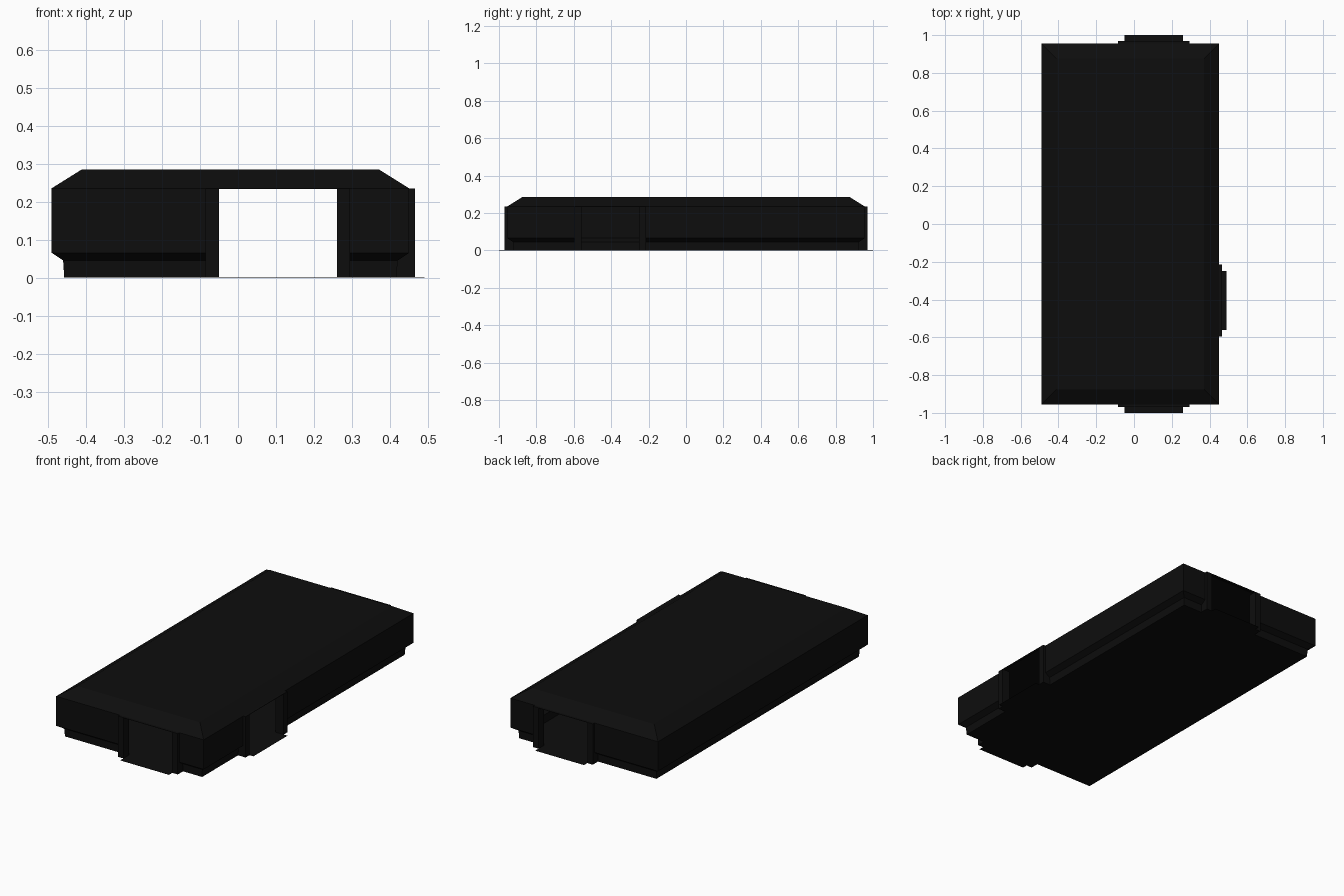
import bpy, bmesh
from math import pi
from mathutils import Matrix, Vector

if "Cube" in bpy.data.objects:
    bpy.data.objects.remove(bpy.data.objects["Cube"])

mat = bpy.data.materials.new("black")
mat.diffuse_color = (0.004, 0.004, 0.004, 1)
mat.use_nodes = True
mat.node_tree.nodes["Principled BSDF"].inputs["Base Color"].default_value = mat.diffuse_color

X0, X1, Y = -0.49, 0.45, 0.955        # wall planes
EAVE = 0.235                          # wall and doorway height
DX0, DX1 = -0.05, 0.26                # front and back doorways
DY0, DY1 = -0.56, -0.25               # right doorway


def finish(bm, name):
    me = bpy.data.meshes.new(name)
    bm.to_mesh(me)
    bm.free()
    ob = bpy.data.objects.new(name, me)
    me.materials.append(mat)
    bpy.context.collection.objects.link(ob)
    return ob


def ring(bm, z, i):
    """Outline inset by i, with extra points at the doorway edges."""
    l, r, f, b = X0 + i, X1 - i, -Y + i, Y - i
    pts = [(l, f), (DX0, f), (DX1, f), (r, f), (r, DY0), (r, DY1),
           (r, b), (DX1, b), (DX0, b), (l, b)]
    return [bm.verts.new((x, y, z)) for x, y in pts]


# Walls with recessed plinth, door openings and bevelled roof
bm = bmesh.new()
levels = [(0, 0.033), (0.045, 0.03), (0.065, 0), (EAVE, 0), (0.285, 0.08)]
rings = [ring(bm, z, i) for z, i in levels]
for k in range(4):
    for j in range(10):
        if k < 3 and j in (1, 4, 7):
            continue                  # doorway
        n = (j + 1) % 10
        bm.faces.new((rings[k][j], rings[k][n], rings[k + 1][n], rings[k + 1][j]))
bm.faces.new(rings[4])
finish(bm, "walls_and_roof")

# Flat floor
bm = bmesh.new()
bm.faces.new(ring(bm, 0, 0.033))
bmesh.ops.reverse_faces(bm, faces=bm.faces[:])
finish(bm, "floor")


def box(bm, x0, x1, y0, y1, z0, z1):
    m = Matrix.Translation(((x0 + x1) / 2, (y0 + y1) / 2, (z0 + z1) / 2))
    m = m @ Matrix.Diagonal((x1 - x0, y1 - y0, z1 - z0, 1))
    bmesh.ops.create_cube(bm, size=1, matrix=m)


def doorway(name, loc, angle, sill):
    """Door frame facing -y with its wall plane at y = 0, then turned into place."""
    h = 0.155
    bm = bmesh.new()
    for s in (-1, 1):                 # jambs
        box(bm, *sorted((s * h, s * (h + 0.035))), -0.015, 0.035, 0, EAVE)
    box(bm, -h, h, -0.015, 0.0, EAVE - 0.002, EAVE)             # lintel
    box(bm, -h, h, -sill, 0.035, 0, 0.001)                      # threshold
    bm.transform(Matrix.Translation(Vector(loc)) @ Matrix.Rotation(angle, 4, 'Z'))
    finish(bm, name)


mx, my = (DX0 + DX1) / 2, (DY0 + DY1) / 2
doorway("front_door_frame", (mx, -Y, 0), 0, 0.045)
doorway("back_door_frame", (mx, Y, 0), pi, 0.045)
doorway("right_door_frame", (X1, my, 0), pi / 2, 0.04)
